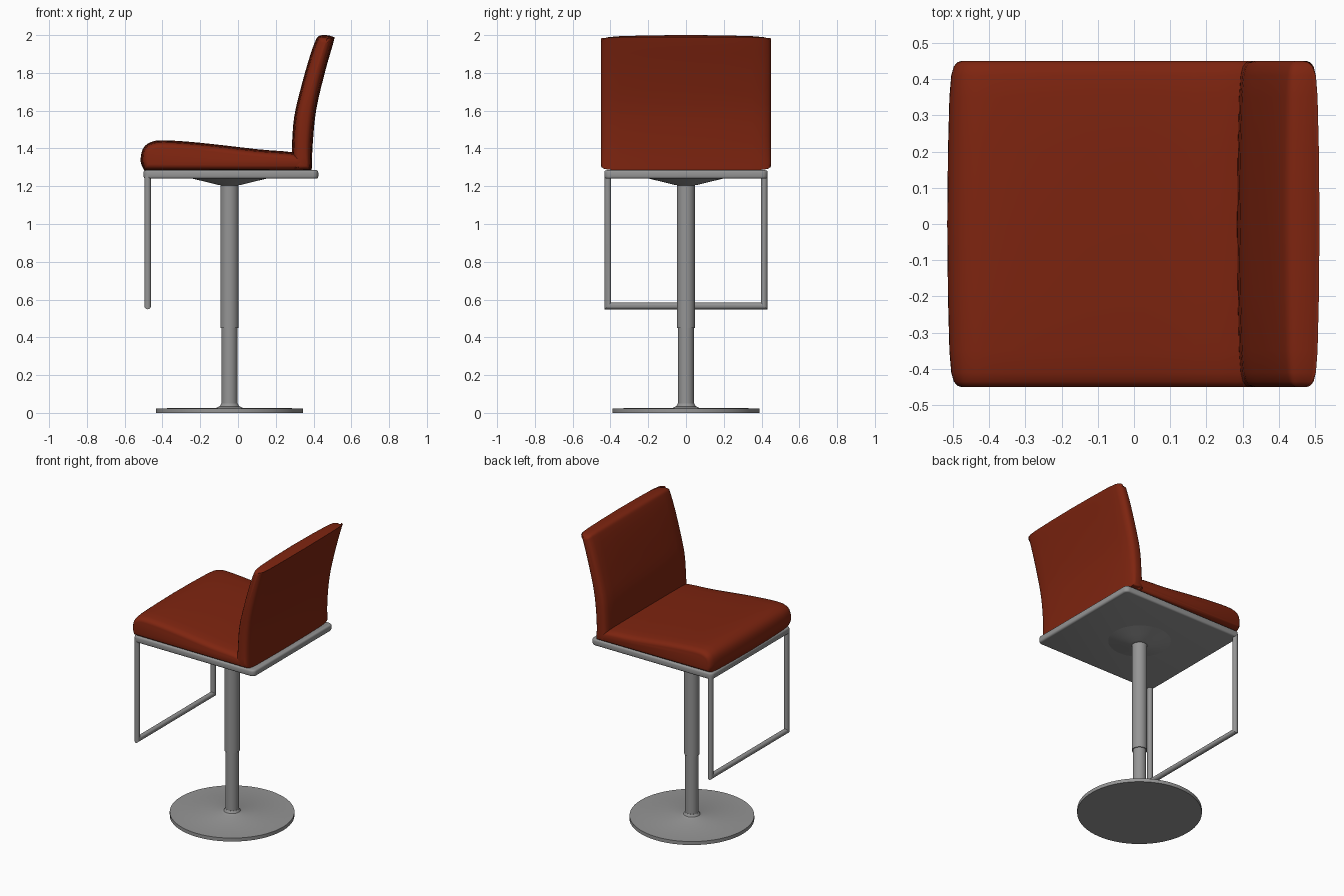
import bpy, bmesh, math
from mathutils import Vector

old = bpy.data.objects.get("Cube")
if old:
    bpy.data.objects.remove(old, do_unlink=True)


def material(name, rgb):
    m = bpy.data.materials.new(name)
    m.use_nodes = True
    m.diffuse_color = (*rgb, 1)
    bsdf = next(n for n in m.node_tree.nodes if n.type == 'BSDF_PRINCIPLED')
    bsdf.inputs["Base Color"].default_value = (*rgb, 1)
    return m


RED = material("red leather", (0.21, 0.018, 0.005))
GREY = material("grey metal", (0.3, 0.3, 0.3))
COLUMN_X = -0.045


def finish(name, bm, mat, angle=35):
    bmesh.ops.recalc_face_normals(bm, faces=bm.faces)
    mesh = bpy.data.meshes.new(name)
    bm.to_mesh(mesh)
    bm.free()
    mesh.materials.append(mat)
    ob = bpy.data.objects.new(name, mesh)
    bpy.context.collection.objects.link(ob)
    bpy.ops.object.select_all(action='DESELECT')
    ob.select_set(True)
    bpy.context.view_layer.objects.active = ob
    bpy.ops.object.shade_smooth_by_angle(angle=math.radians(angle))
    return ob


def bridge(bm, rings, closed=True):
    """Skin consecutive rings of vertices with quads."""
    for a, b in zip(rings, rings[1:]):
        n = len(a)
        for i in range(n if closed else n - 1):
            j = (i + 1) % n
            bm.faces.new((a[i], a[j], b[j], b[i]))


def inset(points, d):
    """Move a clockwise outline inward by d."""
    out, n = [], len(points)
    for i, p in enumerate(points):
        e1 = (p - points[i - 1]).normalized()
        e2 = (points[(i + 1) % n] - p).normalized()
        t = (e1 + e2).normalized()
        out.append(p + d * Vector((t.y, -t.x)))
    return out


def spline(points, steps=4):
    """Smooth open curve through the points."""
    pts = [points[0]] + points + [points[-1]]
    out = []
    for a, b, c, d in zip(pts, pts[1:], pts[2:], pts[3:]):
        for k in range(steps):
            t = k / steps
            out.append(0.5 * (2 * b + (c - a) * t + (2 * a - 5 * b + 4 * c - d) * t * t
                              + (3 * b - a - 3 * c + d) * t ** 3))
    return out + [points[-1]]


# Half-width stations of the upholstery: (y, inset of the outline)
SIDE = [(0, 0), (0.2, 0.002), (0.35, 0.006), (0.41, 0.011),
        (0.435, 0.018), (0.446, 0.028), (0.45, 0.04)]


def cushion(name, outline):
    outline = [Vector(p) for p in outline]
    stations = [(-y, d) for y, d in reversed(SIDE[1:])] + SIDE
    bm = bmesh.new()
    rings = [[bm.verts.new((p.x, y, p.y)) for p in spline(inset(outline, d))]
             for y, d in stations]
    bridge(bm, rings)
    bm.faces.new(rings[0])
    bm.faces.new(rings[-1])
    return finish(name, bm, RED, 60)


cushion("seat_cushion", [(-0.495, 1.28), (-0.515, 1.33), (-0.505, 1.395), (-0.465, 1.432),
                         (-0.39, 1.443), (-0.2, 1.43), (0.1, 1.396), (0.34, 1.368),
                         (0.34, 1.28)])
cushion("backrest", [(0.285, 1.28), (0.285, 1.4), (0.298, 1.57), (0.338, 1.74),
                     (0.378, 1.88), (0.408, 1.965), (0.428, 1.995), (0.465, 2.0),
                     (0.505, 1.99), (0.508, 1.972), (0.462, 1.81), (0.415, 1.61),
                     (0.396, 1.43), (0.39, 1.28)])

# Seat frame: slab with rounded corners and softened edges
bm = bmesh.new()
bmesh.ops.create_cube(bm, size=1)
for v in bm.verts:
    v.co = Vector((v.co.x * 0.925 - 0.0375, v.co.y * 0.865, v.co.z * 0.045 + 1.2625))
upright = [e for e in bm.edges if abs(e.verts[0].co.z - e.verts[1].co.z) > 0.01]
bmesh.ops.bevel(bm, geom=upright, offset=0.03, segments=5, profile=0.5, affect='EDGES')
rim = [e for e in bm.edges if abs(e.verts[0].co.z - e.verts[1].co.z) < 0.01]
bmesh.ops.bevel(bm, geom=rim, offset=0.012, segments=3, profile=0.5, affect='EDGES')
finish("seat_frame", bm, GREY, 40)


def lathe(name, profile, sides=48):
    """Turn a (radius, height) profile around the column axis and cap both ends."""
    bm = bmesh.new()
    turns = [2 * math.pi * i / sides for i in range(sides)]
    rings = [[bm.verts.new((COLUMN_X + r * math.cos(a), r * math.sin(a), z)) for a in turns]
             for r, z in profile]
    bridge(bm, rings)
    bm.faces.new(rings[0])
    bm.faces.new(rings[-1])
    return finish(name, bm, GREY)


lathe("base_plate", [(0.39, 0), (0.39, 0.024), (0.07, 0.027), (0.052, 0.035), (0.043, 0.05)], 64)
lathe("lower_column", [(0.042, 0.02), (0.042, 0.47)])
lathe("upper_column", [(0.048, 0.45), (0.048, 1.22)])
lathe("seat_mount", [(0.048, 1.205), (0.065, 1.208), (0.12, 1.222), (0.2, 1.241), (0.2, 1.25)])

# Footrest: mitred round tube bent in a U below the front edge
R, X, Y, LOW, TOP = 0.0175, -0.478, 0.414, 0.566, 1.26
bm = bmesh.new()
rings = [[], [], [], []]
for i in range(20):
    a = 2 * math.pi * i / 20
    x, out = X + R * math.cos(a), R * math.sin(a)
    path = [(-Y - out, TOP), (-Y - out, LOW - out), (Y + out, LOW - out), (Y + out, TOP)]
    for ring, (y, z) in zip(rings, path):
        ring.append(bm.verts.new((x, y, z)))
bridge(bm, rings)
bm.faces.new(rings[0])
bm.faces.new(rings[-1])
finish("footrest", bm, GREY)
